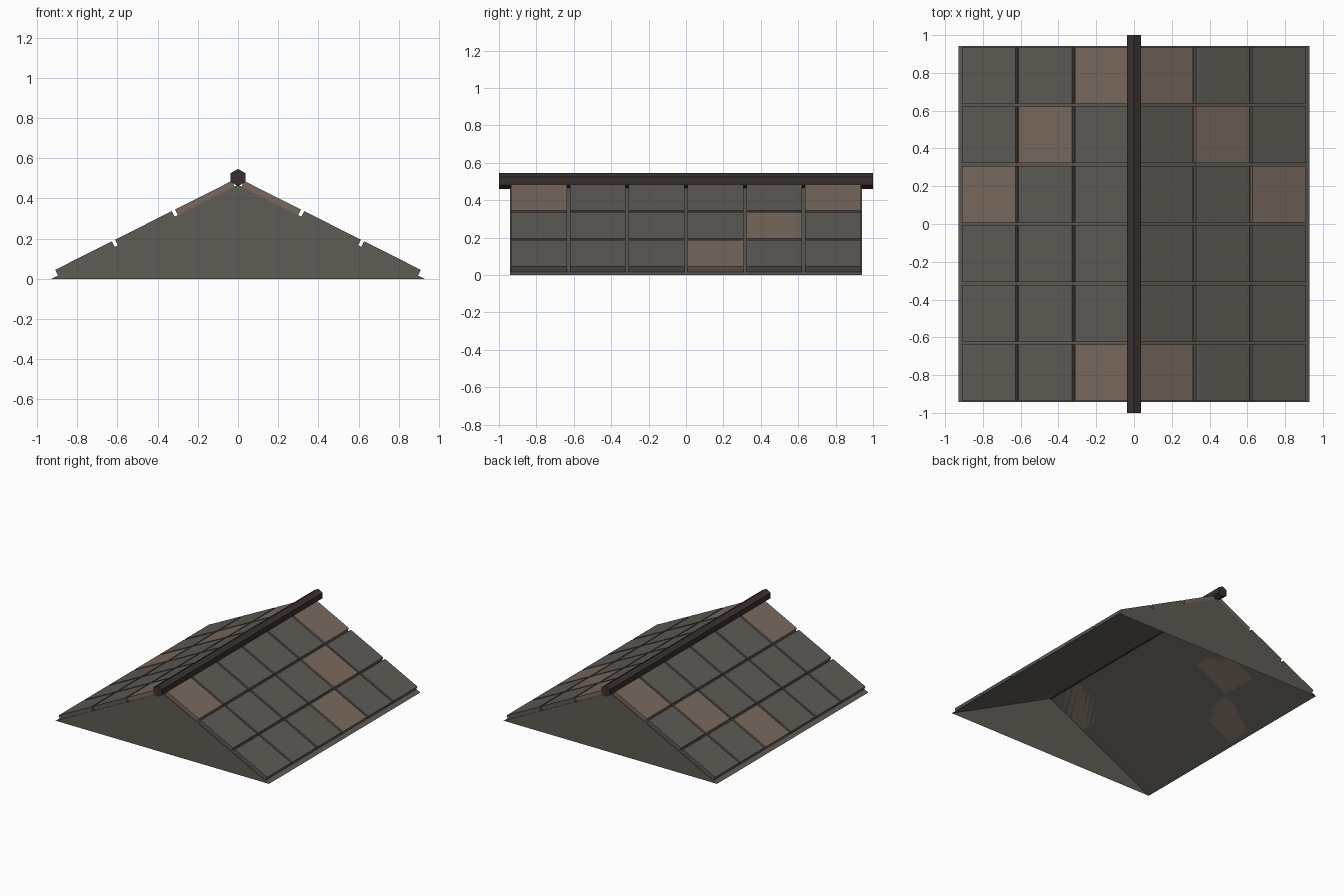
import bpy, bmesh, math
from mathutils import Vector

if "Cube" in bpy.data.objects:
    bpy.data.objects.remove(bpy.data.objects["Cube"])

HALF_W, HALF_L, APEX = 0.93, 0.942, 0.468
ROWS, COLS = 3, 6
TILE_L, PITCH_L = 0.316, 0.334     # along the slope
TILE_W, PITCH_W = 0.298, 0.3145    # along the ridge
THICK = 0.031
BROWN = {(0, 3), (1, 4), (2, 0), (2, 5)}


def material(name, rgb):
    m = bpy.data.materials.new(name)
    m.diffuse_color = (*rgb, 1)
    m.use_nodes = True
    m.node_tree.nodes["Principled BSDF"].inputs["Base Color"].default_value = m.diffuse_color
    return m


SLATE = material("slate", (0.115, 0.105, 0.092))
CLAY = material("clay", (0.19, 0.14, 0.112))
DARK = material("dark_wood", (0.042, 0.030, 0.027))


def add_object(name, bm, *mats):
    bmesh.ops.recalc_face_normals(bm, faces=bm.faces)
    mesh = bpy.data.meshes.new(name)
    bm.to_mesh(mesh)
    bm.free()
    for m in mats:
        mesh.materials.append(m)
    ob = bpy.data.objects.new(name, mesh)
    bpy.context.collection.objects.link(ob)
    return ob


def prism(bm, profile, y0, y1, mat=0):
    """Extrude an x-z profile along y."""
    f = bm.faces.new([bm.verts.new((x, y0, z)) for x, z in profile])
    f.material_index = mat
    out = bmesh.ops.extrude_face_region(bm, geom=[f], use_keep_orig=True)
    verts = [g for g in out["geom"] if isinstance(g, bmesh.types.BMVert)]
    bmesh.ops.translate(bm, verts=verts, vec=(0, y1 - y0, 0))
    for g in verts:
        for face in g.link_faces:
            face.material_index = mat


# Roof shell: two slopes and two gables, open underneath
bm = bmesh.new()
prism(bm, [(-HALF_W, 0), (HALF_W, 0), (0, APEX)], -HALF_L, HALF_L)
bmesh.ops.recalc_face_normals(bm, faces=bm.faces)
bottom = [f for f in bm.faces if all(v.co.z < 1e-5 for v in f.verts)]
bmesh.ops.delete(bm, geom=bottom, context='FACES_ONLY')
add_object("roof_shell", bm, SLATE)

# Tiles lying on each slope
for name, side in (("right_tiles", 1), ("left_tiles", -1)):
    bm = bmesh.new()
    eave = Vector((side * HALF_W, 0))
    up = (Vector((0, APEX)) - eave).normalized()
    normal = Vector((side * abs(up.y), abs(up.x)))
    for row in range(ROWS):
        a = eave + up * (0.038 + row * PITCH_L)
        b = a + up * TILE_L
        profile = [a, b, b + normal * THICK, a + normal * THICK]
        for col in range(COLS):
            yc = (col - (COLS - 1) / 2) * PITCH_W
            prism(bm, profile, yc - TILE_W / 2, yc + TILE_W / 2,
                  1 if (row, col) in BROWN else 0)
    add_object(name, bm, SLATE, CLAY)

# Hexagonal ridge beam
bm = bmesh.new()
hexagon = [(0.043 * math.sin(i * math.pi / 3), 0.504 + 0.043 * math.cos(i * math.pi / 3))
           for i in range(6)]
prism(bm, hexagon, -1, 1)
add_object("ridge_beam", bm, DARK)
